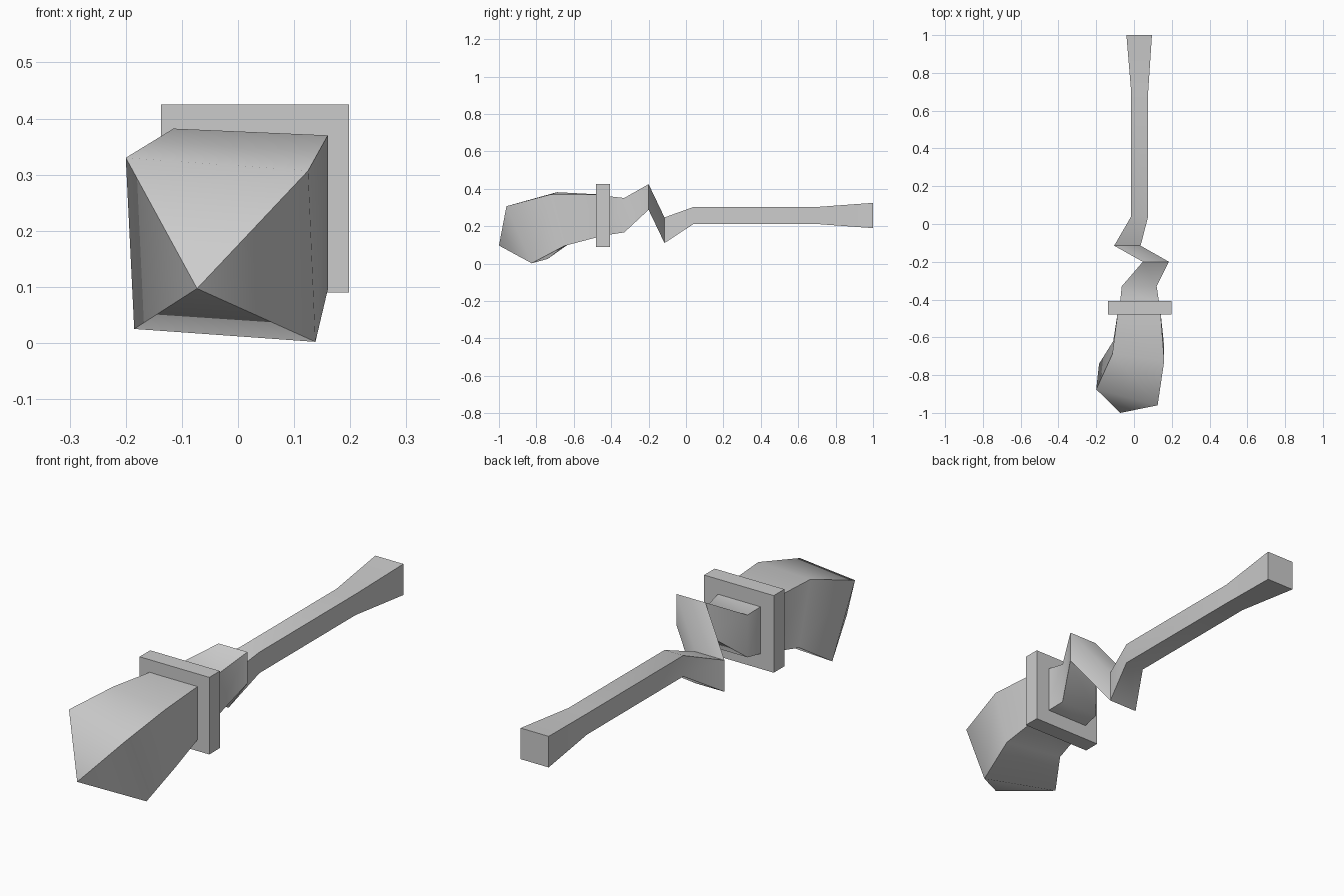
import bpy
import math

default_cube = bpy.data.objects.get("Cube")
if default_cube is not None:
    bpy.data.objects.remove(default_cube, do_unlink=True)

# One plain grey material for the whole broom
grey = bpy.data.materials.new("plain_grey")
grey.use_nodes = True
grey.diffuse_color = (0.6, 0.6, 0.6, 1)
grey.node_tree.nodes["Principled BSDF"].inputs["Base Color"].default_value = (0.6, 0.6, 0.6, 1)


def rectangle(y, left, right, bottom, top):
    """Four corners of an upright cross-section, clockwise from top left."""
    return [(left, y, top), (right, y, top), (right, y, bottom), (left, y, bottom)]


def loft(name, sections, tip=None):
    """Skin four-cornered sections from back to front, closing with a cap or a tip."""
    verts = [corner for section in sections for corner in section]
    faces = [(3, 2, 1, 0)]
    last = len(verts) - 4
    for base in range(0, last, 4):
        for i in range(4):
            j = (i + 1) % 4
            faces.append((base + i, base + j, base + j + 4, base + i + 4))
    if tip is None:
        faces.append(tuple(range(last, last + 4)))
    else:
        verts.append(tip)
        faces += [(last + i, last + (i + 1) % 4, last + 4) for i in range(4)]

    mesh = bpy.data.meshes.new(name)
    mesh.from_pydata(verts, [], faces)
    mesh.materials.append(grey)
    part = bpy.data.objects.new(name, mesh)
    bpy.context.collection.objects.link(part)

    # Consistent outward normals, then soft shading across the shallow edges
    bpy.ops.object.select_all(action="DESELECT")
    bpy.context.view_layer.objects.active = part
    part.select_set(True)
    bpy.ops.object.mode_set(mode="EDIT")
    bpy.ops.mesh.select_all(action="SELECT")
    bpy.ops.mesh.normals_make_consistent(inside=False)
    bpy.ops.object.mode_set(mode="OBJECT")
    bpy.ops.object.shade_smooth_by_angle(angle=math.radians(57))
    return part


# Handle: flared grip, straight shaft, crooked kink, socket behind the collar
loft("handle", [
    rectangle(1.0, -0.04, 0.095, 0.19, 0.325),
    rectangle(0.7, -0.015, 0.075, 0.212, 0.303),
    rectangle(0.04, -0.015, 0.075, 0.212, 0.303),
    rectangle(-0.115, -0.105, 0.035, 0.11, 0.247),
    rectangle(-0.2, 0.047, 0.185, 0.288, 0.425),
    rectangle(-0.33, -0.065, 0.12, 0.167, 0.351),
    rectangle(-0.43, -0.075, 0.135, 0.152, 0.362),
])

# Square collar holding the bristles
loft("collar", [
    rectangle(-0.407, -0.137, 0.198, 0.09, 0.425),
    rectangle(-0.48, -0.137, 0.198, 0.09, 0.425),
])

# Bristle head: bent, skewed block ending in an off-centre point
loft("bristle_head", [
    rectangle(-0.46, -0.085, 0.14, 0.145, 0.37),
    [(-0.115, -0.69, 0.382), (0.16, -0.725, 0.37),
     (0.16, -0.65, 0.095), (-0.11, -0.62, 0.11)],
    [(-0.2, -0.875, 0.33), (0.125, -0.96, 0.307),
     (0.138, -0.825, 0.002), (-0.185, -0.74, 0.025)],
], tip=(-0.073, -1.0, 0.097))
